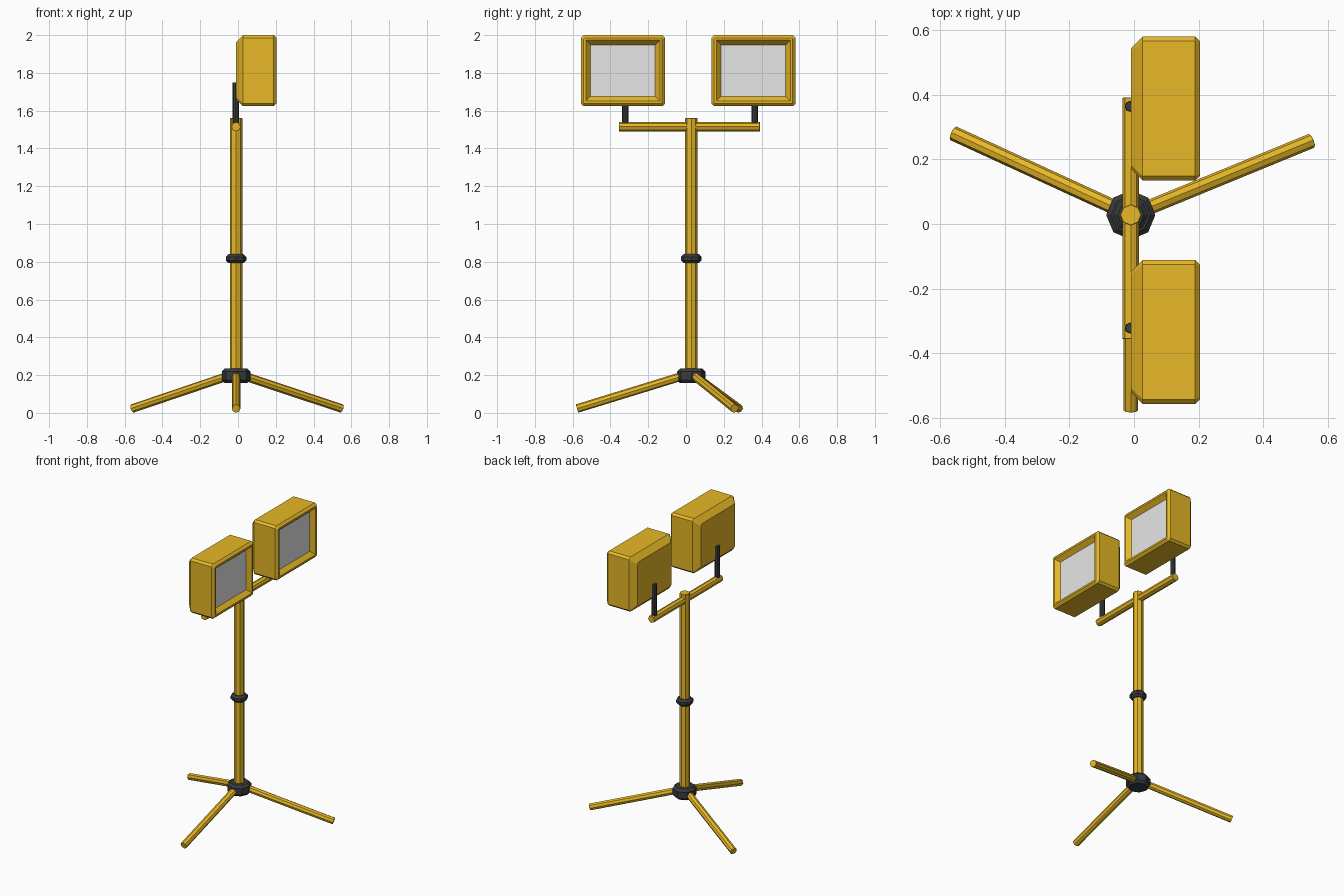
import bpy, bmesh, math
from mathutils import Vector

cube = bpy.data.objects.get("Cube")
if cube:
    bpy.data.objects.remove(cube, do_unlink=True)


def material(name, rgb):
    m = bpy.data.materials.new(name)
    m.use_nodes = True
    m.diffuse_color = (*rgb, 1)
    m.node_tree.nodes["Principled BSDF"].inputs["Base Color"].default_value = (*rgb, 1)
    return m


yellow = material("yellow paint", (0.8, 0.48, 0.02))
dark = material("dark plastic", (0.04, 0.043, 0.047))
glass = material("pale lens", (0.8, 0.8, 0.8))


def loft(name, rings, mats, last_mat=0):
    """Skin a stack of rings, close both ends; last_mat colours the final cap."""
    bm = bmesh.new()
    loops = [[bm.verts.new(p) for p in ring] for ring in rings]
    for a, b in zip(loops, loops[1:]):
        n = len(a)
        for i in range(n):
            j = (i + 1) % n
            bm.faces.new((a[i], a[j], b[j], b[i]))
    bm.faces.new(loops[0][::-1])
    bm.faces.new(loops[-1]).material_index = last_mat
    bmesh.ops.remove_doubles(bm, verts=bm.verts, dist=0.0001)
    bmesh.ops.recalc_face_normals(bm, faces=bm.faces)
    me = bpy.data.meshes.new(name)
    bm.to_mesh(me)
    bm.free()
    for m in mats:
        me.materials.append(m)
    ob = bpy.data.objects.new(name, me)
    bpy.context.collection.objects.link(ob)
    return ob


def bar(name, start, end, radius, mat, bevel=0.004, sides=8):
    """Faceted rod between two points with bevelled ends."""
    start, end = Vector(start), Vector(end)
    axis = (end - start).normalized()
    u = Vector((1, 0, 0)) if abs(axis.z) > 0.9 else axis.cross((0, 0, 1)).normalized()
    v = axis.cross(u)
    length = (end - start).length
    profile = [(0, radius - bevel), (bevel, radius),
               (length - bevel, radius), (length, radius - bevel)]
    rings = []
    for d, r in profile:
        angles = [2 * math.pi * i / sides for i in range(sides)]
        rings.append([start + axis * d + (u * math.cos(t) + v * math.sin(t)) * r
                      for t in angles])
    return loft(name, rings, [mat])


PX, PY = -0.01, 0.028

# Mast, clamp collar and tripod hub
bar("mast", (PX, PY, 0.17), (PX, PY, 1.56), 0.033, yellow, 0.002)
bar("mast_collar", (PX, PY, 0.793), (PX, PY, 0.84), 0.054, dark, 0.014)
bar("tripod_hub", (PX, PY, 0.158), (PX, PY, 0.234), 0.076, dark, 0.016)

# Tripod legs
for name, degrees in (("front_leg", -90), ("left_leg", 22.3), ("right_leg", 155.3)):
    c, s = math.cos(math.radians(degrees)), math.sin(math.radians(degrees))
    bar(name, (PX + 0.02 * c, PY + 0.02 * s, 0.203),
        (PX + 0.605 * c, PY + 0.605 * s, 0.023), 0.023, yellow, 0.001)

# Crossbar
bar("crossbar", (PX, -0.356, 1.515), (PX, 0.391, 1.515), 0.025, yellow, 0.001)


def lamp_ring(x, inset, cut, cy, cz=1.812, hy=0.223, hz=0.188):
    """Rectangle with cut corners, facing +x."""
    a, b = hy - inset, hz - inset
    pts = [(a, b - cut), (a - cut, b), (cut - a, b), (-a, b - cut),
           (-a, cut - b), (cut - a, -b), (a - cut, -b), (a, cut - b)]
    return [(x, cy + y, cz + z) for y, z in pts]


# Each lamp: chamfered housing, raised rim, recessed lens, bracket post
LAMP = [(-0.01, 0.037, 0.012), (0.027, 0, 0.014), (0.189, 0, 0.014),
        (0.204, 0.015, 0.006), (0.204, 0.027, 0), (0.176, 0.052, 0)]
for side, lamp_y, post_y in (("front", -0.334, -0.322), ("rear", 0.357, 0.364)):
    loft(side + "_lamp", [lamp_ring(x, i, c, lamp_y) for x, i, c in LAMP],
         [yellow, glass], 1)
    bar(side + "_lamp_post", (-0.012, post_y, 1.515), (-0.012, post_y, 1.75),
        0.017, dark, 0.002)
